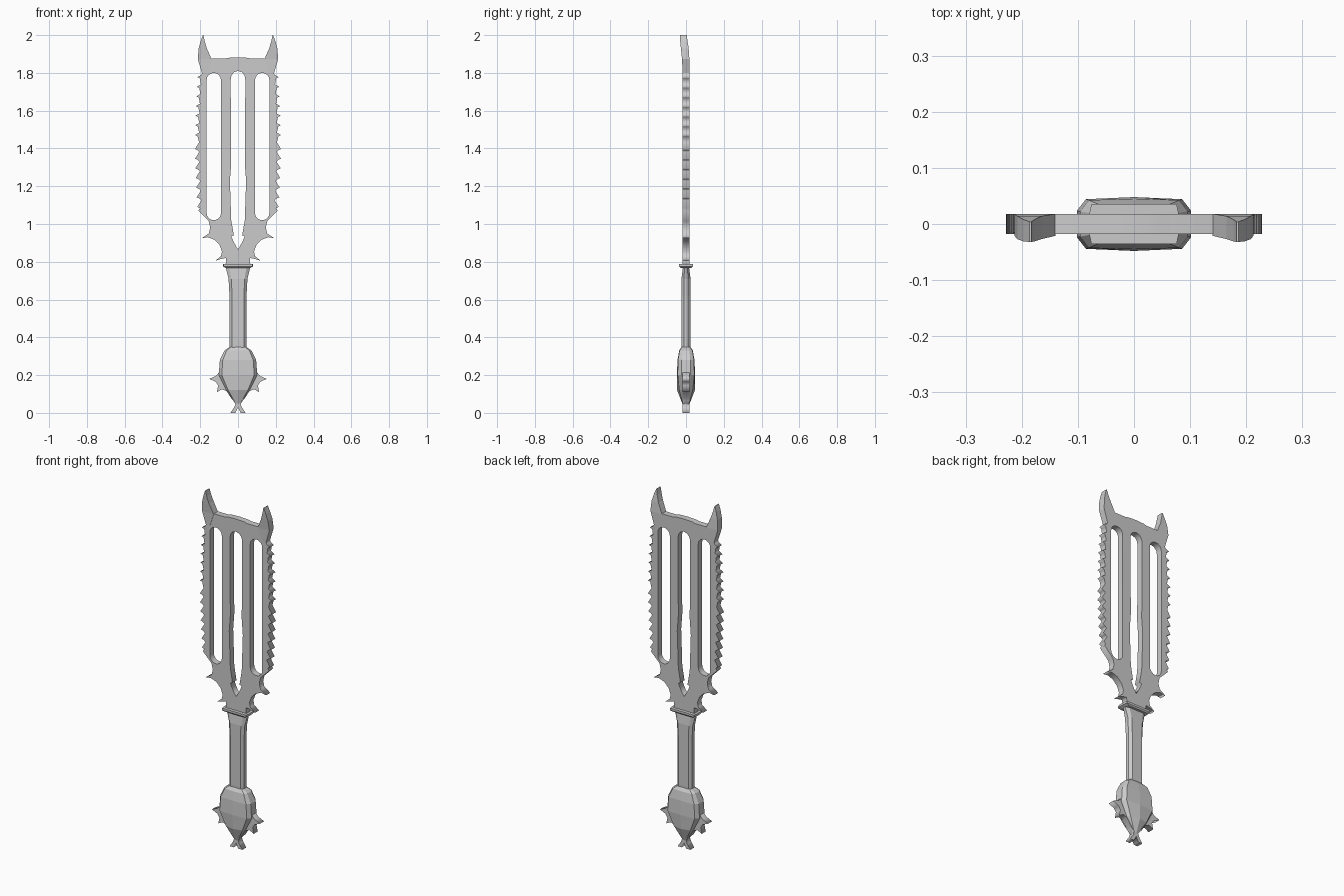
import bpy, bmesh, math

if "Cube" in bpy.data.objects:
    bpy.data.objects.remove(bpy.data.objects["Cube"])

steel = bpy.data.materials.new("grey steel")
steel.diffuse_color = (0.6, 0.6, 0.6, 1)
steel.use_nodes = True
steel.node_tree.nodes["Principled BSDF"].inputs["Base Color"].default_value = steel.diffuse_color
HALF = 0.018  # half thickness of the flat plates


def mirrored(half):
    """Close a right-hand outline (top to bottom) with its mirror image."""
    return half + [(-x, z) for x, z in reversed(half) if abs(x) > 1e-6]


def plate(name, loops, half=HALF):
    """Flat plate in the xz plane; inner loops become openings."""
    cu = bpy.data.curves.new(name, 'CURVE')
    cu.dimensions, cu.fill_mode, cu.extrude = '2D', 'BOTH', half
    for loop in loops:
        sp = cu.splines.new('POLY')
        sp.points.add(len(loop) - 1)
        for p, (x, z) in zip(sp.points, loop):
            p.co = (x, z, 0, 1)
        sp.use_cyclic_u = True
    ob = bpy.data.objects.new(name, cu)
    bpy.context.collection.objects.link(ob)
    ob.rotation_euler.x = math.pi / 2
    bpy.ops.object.select_all(action='DESELECT')
    ob.select_set(True)
    bpy.context.view_layer.objects.active = ob
    bpy.ops.object.convert(target='MESH')
    ob.data.materials.clear()
    ob.data.materials.append(steel)
    return ob


def loft(name, rings):
    """Skin a stack of equal-sized rings and cap both ends."""
    bm = bmesh.new()
    vs = [[bm.verts.new(p) for p in r] for r in rings]
    n = len(rings[0])
    for a, b in zip(vs, vs[1:]):
        for i in range(n):
            j = (i + 1) % n
            bm.faces.new((a[i], a[j], b[j], b[i]))
    bm.faces.new(vs[0])
    bm.faces.new(vs[-1])
    bmesh.ops.recalc_face_normals(bm, faces=bm.faces)
    me = bpy.data.meshes.new(name)
    bm.to_mesh(me)
    bm.free()
    me.materials.append(steel)
    ob = bpy.data.objects.new(name, me)
    bpy.context.collection.objects.link(ob)
    return ob


# Blade outline: top edge, saw teeth, then the thorned shoulders
edge = [(0, 1.882), (0.05, 1.88), (0.07, 1.875), (0.14, 1.875), (0.205, 1.85), (0.19, 1.80)]
TEETH, TOP, BOTTOM = 14, 1.79, 1.075
pitch = (TOP - BOTTOM) / TEETH
for i in range(TEETH):
    z = TOP - i * pitch
    bulge = 0.014 * math.sin(math.pi * (i + 0.5) / TEETH)
    tip = 0.25 if i < TEETH / 2 else 0.7
    edge += [(0.192 + bulge, z), (0.214 + bulge, z - tip * pitch),
             (0.200 + bulge, z - (tip + 0.12) * pitch)]
edge += [(0.21, 1.07), (0.155, 1.015), (0.147, 0.98), (0.155, 0.95), (0.192, 0.925),
         (0.16, 0.93), (0.125, 0.917), (0.098, 0.89), (0.085, 0.855), (0.09, 0.83),
         (0.12, 0.805), (0.09, 0.815), (0.065, 0.82), (0.062, 0.80), (0.068, 0.78)]


# Openings: two rounded side slots and the forked centre slot
def slot(cx, r, z0, z1, n=8):
    top = [(cx + r * math.cos(math.pi * k / n), z1 - r + r * math.sin(math.pi * k / n))
           for k in range(n + 1)]
    return top + [(2 * cx - x, z0 + z1 - z) for x, z in top]


centre = [(0, 1.81), (0.022, 1.803), (0.035, 1.785), (0.039, 1.76), (0.036, 1.32), (0.043, 1.23),
          (0.036, 1.02), (0.022, 0.94), (0.036, 0.935), (0.02, 0.90), (0, 0.865)]
plate("blade", [mirrored(edge), slot(0.128, 0.038, 1.02, 1.80),
                slot(-0.128, 0.038, 1.02, 1.80), mirrored(centre)])

# Horns on the top corners, leaning towards the front
horn = [  # height, inner x, outer x, front y, back y
    (1.80, 0.165, 0.191, -0.018, 0.018), (1.873, 0.14, 0.213, -0.021, 0.018),
    (1.93, 0.165, 0.208, -0.027, 0.014), (1.97, 0.177, 0.197, -0.031, 0.008),
    (2.0, 0.183, 0.186, -0.032, 0.004)]
for side, label in ((1, "right"), (-1, "left")):
    loft(label + "_horn", [[(side * a, f, z), (side * b, f, z), (side * b, k, z), (side * a, k, z)]
                           for z, a, b, f, k in horn])


# Chamfered grip, flaring out under the collar
def octagon(z, hx, hy, flat=0.7):
    q = [(hx, hy * 0.45), (hx * flat, hy)]
    q += [(-x, y) for x, y in reversed(q)]
    return [(x, y, z) for x, y in q + [(-x, -y) for x, y in q]]


loft("grip", [octagon(0.335, 0.045, 0.023), octagon(0.36, 0.045, 0.024),
              octagon(0.62, 0.045, 0.024), octagon(0.71, 0.05, 0.024),
              octagon(0.775, 0.066, 0.016)])
loft("collar", [octagon(0.768, 0.066, 0.03, 0.9), octagon(0.775, 0.08, 0.036, 0.95),
                octagon(0.787, 0.08, 0.036, 0.95)])


# Faceted pommel with a ridge down the front and back
def gem_ring(z, hx, hy, ridge):
    q = [(hx, hy * 0.45), (hx * 0.84, hy * 0.85), (0, ridge), (-hx * 0.84, hy * 0.85), (-hx, hy * 0.45)]
    return [(x, y, z) for x, y in q + [(-x, -y) for x, y in q]]


loft("pommel", [gem_ring(0.348, 0.045, 0.026, 0.024), gem_ring(0.33, 0.072, 0.04, 0.036),
                gem_ring(0.28, 0.096, 0.05, 0.045), gem_ring(0.2, 0.102, 0.052, 0.048),
                gem_ring(0.12, 0.062, 0.042, 0.047), gem_ring(0.045, 0.012, 0.018, 0.018)])

# Thorns and forked foot around the pommel
thorns = [(0, 0.22), (0.1, 0.215), (0.118, 0.195), (0.153, 0.18), (0.118, 0.165), (0.105, 0.145),
          (0.112, 0.11), (0.085, 0.125), (0.06, 0.115), (0.035, 0.075), (0.012, 0.05),
          (0.02, 0.03), (0.04, 0.0), (0.014, 0.0), (0, 0.028)]
plate("pommel_thorns", [mirrored(thorns)])
